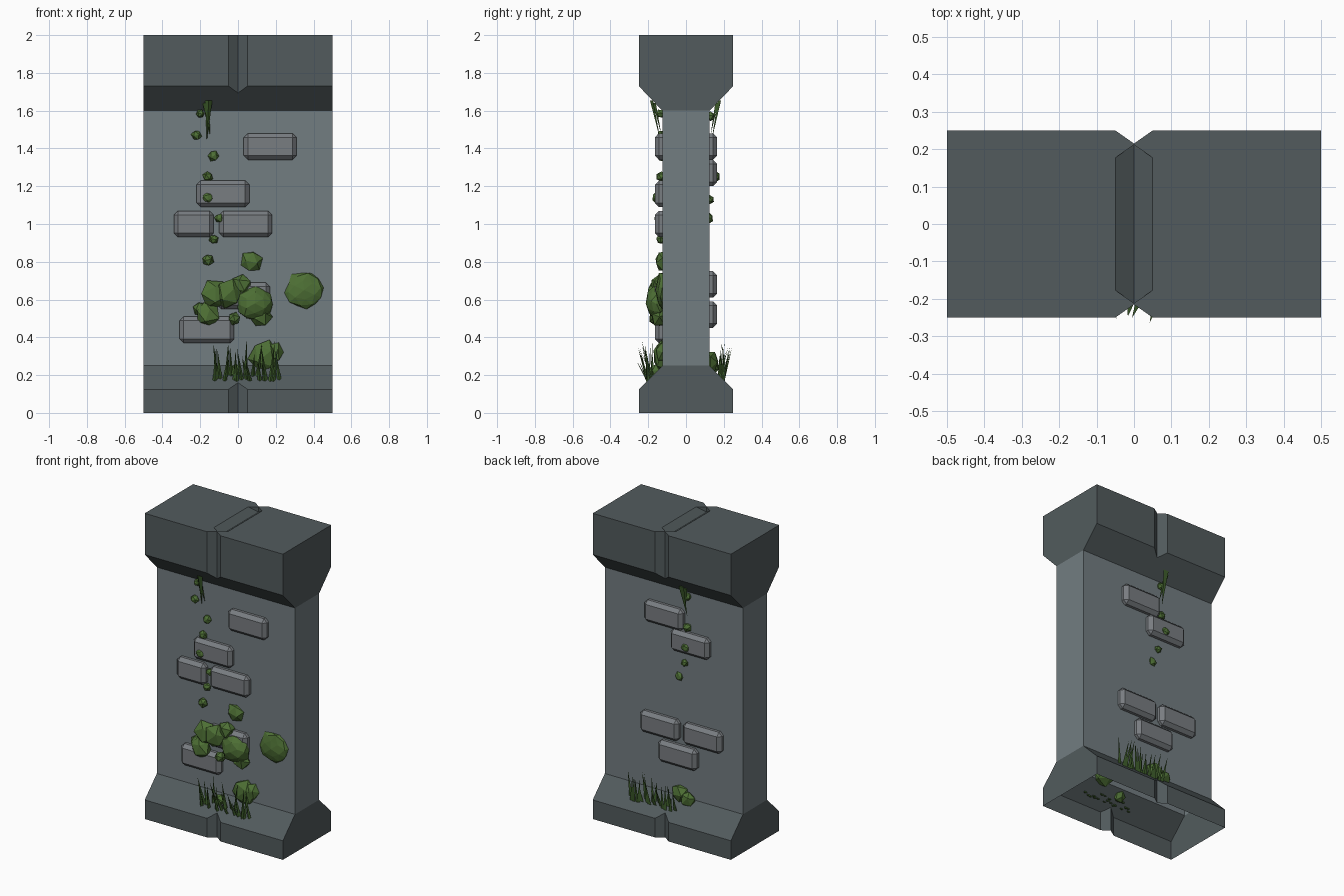
import bpy, bmesh, math, random
from mathutils import Vector, Matrix

if "Cube" in bpy.data.objects:
    bpy.data.objects.remove(bpy.data.objects["Cube"])

random.seed(4)


def material(name, rgb):
    m = bpy.data.materials.new(name)
    m.diffuse_color = (*rgb, 1)
    m.use_nodes = True
    m.node_tree.nodes["Principled BSDF"].inputs["Base Color"].default_value = m.diffuse_color
    return m


DARK = material("dark trim stone", (0.085, 0.105, 0.11))
WALL = material("wall stone", (0.17, 0.205, 0.22))
BRICK = material("brick stone", (0.19, 0.205, 0.22))
MOSS = material("moss green", (0.075, 0.16, 0.035))
GRASS = material("grass green", (0.05, 0.115, 0.025))


def finish(bm, name, *mats):
    bmesh.ops.recalc_face_normals(bm, faces=bm.faces[:])
    me = bpy.data.meshes.new(name)
    bm.to_mesh(me)
    bm.free()
    for m in mats:
        me.materials.append(m)
    ob = bpy.data.objects.new(name, me)
    bpy.context.collection.objects.link(ob)
    return ob


def hull(name, points):
    bm = bmesh.new()
    for p in points:
        bm.verts.new(p)
    bmesh.ops.convex_hull(bm, input=bm.verts[:])
    return finish(bm, name)


# Pillar: half depths at each height, stacked as rings
levels = [(0, .25), (.125, .25), (.25, .125), (1.6, .125), (1.73, .25), (2, .25)]
bm = bmesh.new()
rings = [[bm.verts.new((x, y, z)) for x, y in ((-.5, -d), (.5, -d), (.5, d), (-.5, d))]
         for z, d in levels]
for i, (a, b) in enumerate(zip(rings, rings[1:])):
    for k in range(4):
        j = (k + 1) % 4
        f = bm.faces.new((a[k], a[j], b[j], b[k]))
        f.material_index = 1 if i == 2 else 0
bm.faces.new(rings[0][::-1])
bm.faces.new(rings[-1])
pillar = finish(bm, "wall_section", DARK, WALL)

# V grooves in front, back and top of the trim
cutters = [hull("groove_cutter", [(x, s * y, z) for z in (-.1, 2.1)
                                  for x, y in ((0, .215), (-.1, .285), (.1, .285))])
           for s in (-1, 1)]
pts = [(0, s * .212, z) for s in (-1, 1) for z in (1.965, 2.035)]
pts += [(sx * .1, sy * .142, 2.035) for sx in (-1, 1) for sy in (-1, 1)]
cutters.append(hull("top_groove_cutter", pts))
bpy.context.view_layer.objects.active = pillar
for c in cutters:
    c.hide_render = True
    mod = pillar.modifiers.new("groove", 'BOOLEAN')
    mod.operation, mod.solver, mod.object = 'DIFFERENCE', 'EXACT', c
    bpy.ops.object.modifier_apply(modifier=mod.name)
    bpy.data.objects.remove(c)

# The underside is open
bm = bmesh.new()
bm.from_mesh(pillar.data)
low = [f for f in bm.faces if all(v.co.z < .001 for v in f.verts)]
bmesh.ops.delete(bm, geom=low, context='FACES')
bm.to_mesh(pillar.data)
bm.free()

# Raised chamfered bricks: side, left x, right x, bottom z
bricks = [(-1, .03, .31, 1.34), (-1, -.22, .06, 1.09), (-1, -.34, -.13, .93),
          (-1, -.10, .18, .93), (-1, -.31, -.02, .37), (-1, -.11, .17, .55),
          (1, -.08, .20, 1.34), (1, -.27, .01, 1.20), (1, -.05, .23, .61),
          (1, -.36, -.08, .61), (1, -.18, .10, .45)]
for side, x0, x1, z0 in bricks:
    bm = bmesh.new()
    bmesh.ops.create_cube(bm, size=1, matrix=Matrix.Translation(
        ((x0 + x1) / 2, side * .125, z0 + .07)) @ Matrix.Diagonal((x1 - x0, .08, .14, 1)))
    bmesh.ops.bevel(bm, geom=bm.edges[:], offset=.022, segments=1, affect='EDGES')
    finish(bm, "front_brick" if side < 0 else "back_brick", BRICK)


# Moss clumps: x, z, radius, centre depth, thickness
def moss(name, side, clumps):
    bm = bmesh.new()
    for x, z, r, y, t in clumps:
        rot = Matrix.Rotation(random.uniform(0, 6), 4, 'Y')
        new = bmesh.ops.create_icosphere(
            bm, subdivisions=2 if r > .09 else 1, radius=1,
            matrix=Matrix.Translation((x, side * y, z))
            @ Matrix.Diagonal((r, t, r, 1)) @ rot)["verts"]
        c = Vector((x, side * y, z))
        for v in new:
            v.co = c + (v.co - c) * random.uniform(.9, 1.08)
    finish(bm, name, MOSS)


moss("front_moss_trail", -1, [
    (-.20, 1.585, .025, .135, .025), (-.22, 1.47, .028, .13, .025),
    (-.13, 1.36, .03, .13, .025), (-.16, 1.25, .03, .13, .03),
    (-.16, 1.14, .03, .16, .02), (-.10, 1.03, .026, .15, .02),
    (-.13, .92, .026, .135, .025), (-.16, .81, .033, .135, .03)])
moss("front_moss_patch", -1, [
    (.07, .80, .062, .125, .04), (.35, .65, .10, .125, .035),
    (-.12, .63, .082, .15, .055), (-.05, .63, .08, .16, .05),
    (.02, .675, .06, .14, .05), (.09, .58, .095, .155, .055),
    (-.16, .52, .07, .15, .05), (-.02, .50, .035, .155, .04),
    (.12, .51, .06, .14, .05), (-.20, .55, .04, .14, .035),
    (.14, .30, .085, .13, .045), (.19, .32, .055, .125, .04),
    (-.02, .22, .04, .16, .035)])
moss("back_moss", 1, [
    (-.10, 1.57, .028, .13, .025), (-.10, 1.37, .03, .13, .03),
    (-.11, 1.25, .03, .16, .02), (-.08, 1.13, .026, .125, .025),
    (-.04, 1.03, .03, .125, .02), (-.05, .27, .06, .13, .045),
    (-.11, .25, .055, .14, .035)])


# Thin three-sided blade from a root to a tip
def blade(bm, root, tip, w):
    base = [bm.verts.new(Vector(root) + Vector((w * math.cos(a), w * .5 * math.sin(a), 0)))
            for a in (.5, 2.6, 4.7)]
    top = bm.verts.new(tip)
    bm.faces.new(base)
    for k in range(3):
        bm.faces.new((base[k], base[(k + 1) % 3], top))


# Grass tufts on the base slopes
for side, name, x0, x1 in ((-1, "front_grass", -.13, .21), (1, "back_grass", -.05, .26)):
    bm = bmesh.new()
    n = 20
    for i in range(n):
        t = i / (n - 1)
        x = x0 + (x1 - x0) * t + random.uniform(-.01, .01)
        y = random.uniform(.175, .205)
        h = random.uniform(.1, .19) + .07 * (t if random.random() < .5 else 0)
        blade(bm, (x, side * y, .37 - y),
              (x + random.uniform(-.025, .025), side * (y + random.uniform(.0, .062)),
               .37 - y + h), .014)
    finish(bm, name, GRASS)

# Sprigs hanging under the cap
for side, name, x in ((-1, "front_sprig", -.16), (1, "back_sprig", -.10)):
    bm = bmesh.new()
    blade(bm, (x + .005, side * .18, 1.655), (x - .005, side * .135, 1.44), .022)
    blade(bm, (x - .01, side * .165, 1.64), (x + .012, side * .13, 1.47), .02)
    finish(bm, name, GRASS)
